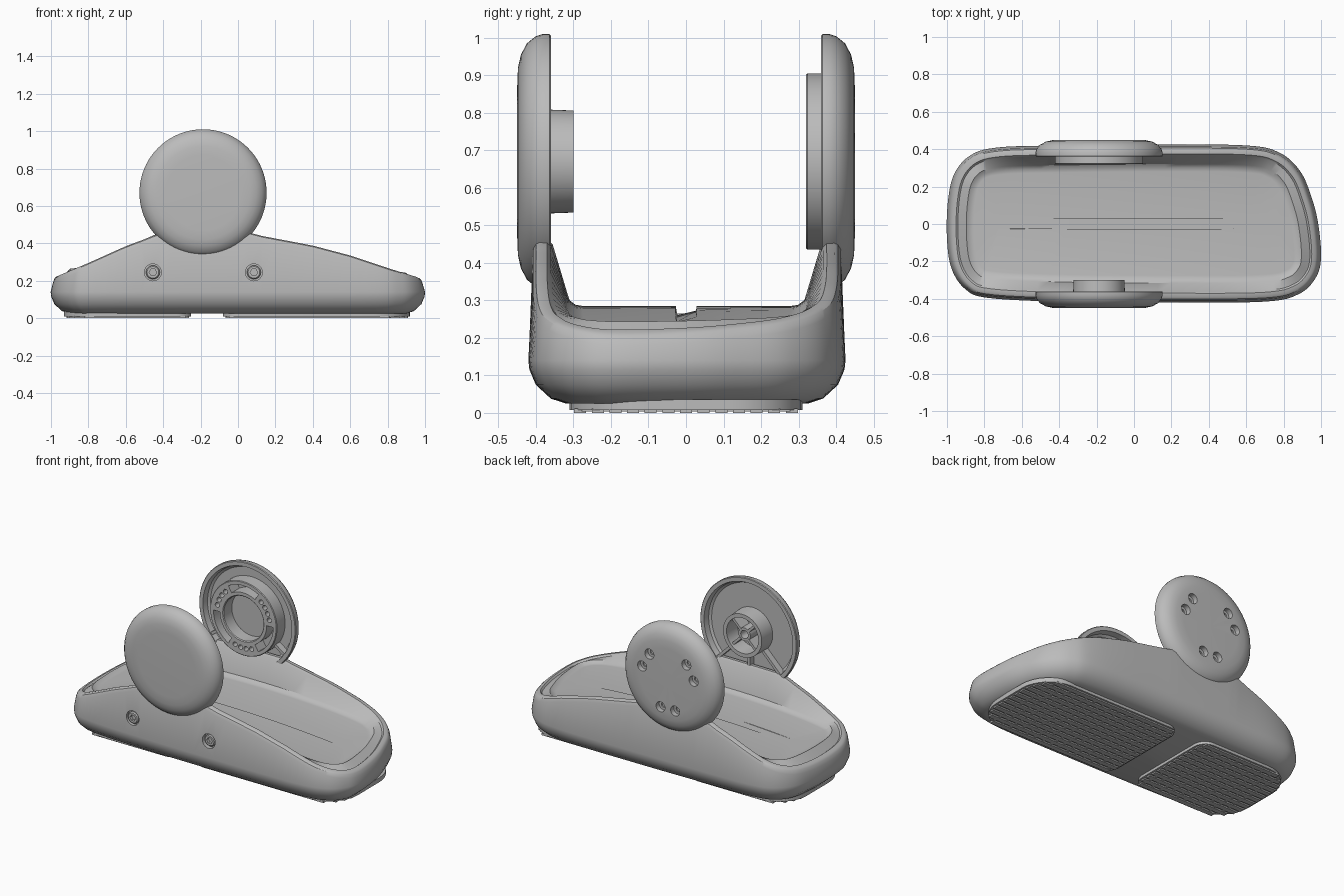
import bpy, bmesh, math
from math import sin, cos, radians, pi
from mathutils import Vector, Matrix

if "Cube" in bpy.data.objects:
    bpy.data.objects.remove(bpy.data.objects["Cube"])

grey = bpy.data.materials.new("matte grey")
grey.use_nodes = True
grey.diffuse_color = (0.5, 0.5, 0.5, 1)
grey.node_tree.nodes["Principled BSDF"].inputs["Base Color"].default_value = (0.5, 0.5, 0.5, 1)

DISC_X, DISC_Z, INNER_Y = -0.187, 0.67, 0.36
FRONT, BACK = -1, 1


def finish(name, bm):
    bmesh.ops.recalc_face_normals(bm, faces=bm.faces)
    mesh = bpy.data.meshes.new(name)
    bm.to_mesh(mesh)
    bm.free()
    mesh.materials.append(grey)
    ob = bpy.data.objects.new(name, mesh)
    bpy.context.collection.objects.link(ob)
    return ob


def lathe(name, profile, side, cx=DISC_X, cz=DISC_Z, n=64, start=0, sweep=360):
    """Turn (radius, outward depth) points about a y-axis, fully or over an arc."""
    bm = bmesh.new()
    full = sweep == 360
    rings = []
    for k in range(n if full else n + 1):
        a = radians(start + sweep * k / n)
        rings.append([bm.verts.new((cx + r * cos(a), side * (INNER_Y + t), cz + r * sin(a)))
                      for r, t in profile])
    m = len(profile)
    spans = m - 1 if profile[0][0] == 0 else m
    for k in range(n):
        a, b = rings[k], rings[(k + 1) % len(rings)]
        for i in range(spans):
            j = (i + 1) % m
            bm.faces.new((a[i], a[j], b[j], b[i]))
    if not full:
        bm.faces.new(rings[0])
        bm.faces.new(rings[-1])
    bmesh.ops.remove_doubles(bm, verts=bm.verts, dist=1e-5)
    return finish(name, bm)


def rod(name, r, t0, t1, side, cx, cz, n=20):
    return lathe(name, [(0, t0), (r, t0), (r, t1), (0, t1)], side, cx, cz, n)


def cut(target, cutters):
    """Subtract helper solids and remove them."""
    bpy.context.view_layer.objects.active = target
    for c in cutters:
        c.hide_render = True
        mod = target.modifiers.new("cut", "BOOLEAN")
        mod.operation, mod.solver, mod.object = "DIFFERENCE", "EXACT", c
        bpy.ops.object.modifier_apply(modifier=mod.name)
        bpy.data.objects.remove(c)


def box(name, centre, size, angle=0):
    bm = bmesh.new()
    bmesh.ops.create_cube(bm, size=1, matrix=Matrix.Translation(centre)
                          @ Matrix.Rotation(-radians(angle), 4, "Y") @ Matrix.Diagonal((*size, 1)))
    return finish(name, bm)


def polar(r, deg):
    return DISC_X + r * cos(radians(deg)), DISC_Z + r * sin(radians(deg))


# Body: plan outline smoothed through a few points
plan = [Vector(p) for p in (
    (1, -.18), (.985, 0), (.95, .14), (.89, .28), (.78, .38), (.6, .42), (.1, .425), (-.4, .42),
    (-.72, .41), (-.87, .37), (-.96, .27), (-.995, .12), (-1, -.08), (-.975, -.24), (-.9, -.35),
    (-.78, -.395), (-.4, -.415), (.2, -.42), (.7, -.415), (.88, -.375), (.97, -.29))]
outline, STEPS = [], 8
for i in range(len(plan)):
    p0, p1, p2, p3 = (plan[(i + k - 1) % len(plan)] for k in range(4))
    for s in range(STEPS):
        t = s / STEPS
        outline.append(0.5 * (2 * p1 + (p2 - p0) * t + (2 * p0 - 5 * p1 + 4 * p2 - p3) * t * t
                              + (3 * p1 - p0 - 3 * p2 + p3) * t ** 3))
N = len(outline)

rim_points = [(-1, .21), (-.8, .295), (-.6, .385), (-.47, .433), (-.42, .46), (.05, .46),
              (.1, .445), (.4, .388), (.6, .335), (.8, .268), (.95, .222), (1, .2)]


def rim(x):
    x = max(-1, min(1, x))
    for (xa, za), (xb, zb) in zip(rim_points, rim_points[1:]):
        if x <= xb:
            return za + (zb - za) * (x - xa) / (xb - xa)
    return rim_points[-1][1]


def floor(x):
    return 0.285 - 0.06 * (x + 0.1) ** 2


def inset(d):
    ring = []
    for i, p in enumerate(outline):
        tan = (outline[(i + 1) % N] - outline[i - 1]).normalized()
        ring.append(p + d * Vector((-tan.y, tan.x)))
    return ring


# Shell sections from the underside, over the rim and down to the tray floor
sections = [(.1, lambda x: .025), (.06, lambda x: .038), (.02, lambda x: .075),
            (.003, lambda x: .115), (0, lambda x: .14), (.012, lambda x: rim(x) - .025),
            (.02, lambda x: rim(x) - .006), (.03, rim), (.05, rim), (.06, lambda x: rim(x) - .012),
            (.105, lambda x: floor(x) + .018), (.125, lambda x: floor(x) + .003), (.145, floor)]
bm = bmesh.new()
rings = [[bm.verts.new((p.x, p.y, z(p.x))) for p in inset(d)] for d, z in sections]
rings.append([bm.verts.new((v.co.x * .9, v.co.y * .1, floor(v.co.x * .9))) for v in rings[-1]])
for a, b in zip(rings, rings[1:]):
    for i in range(N):
        j = (i + 1) % N
        bm.faces.new((a[i], a[j], b[j], b[i]))
bm.faces.new(rings[0])
bm.faces.new(rings[-1])
body = finish("tray_body", bm)

# Recessed socket screws on the front wall
for label, x in (("left", .085), ("right", -.455)):
    cut(body, [rod("screw_recess", .045, .03, .12, FRONT, x, .245, 32)])
    head = lathe("screw_" + label, [(0, .02), (.037, .02), (.037, .042), (.031, .048), (0, .048)],
                 FRONT, x, .245, 32)
    cut(head, [rod("hex_socket", .02, .03, .1, FRONT, x, .245, 6)])

# Two round end discs, dished on the inside
disc_profile = [(0, .09), (.2, .09), (.25, .088), (.285, .08), (.315, .064), (.333, .042), (.34, .022),
                (.34, .004), (.336, 0), (.312, 0), (.304, .035), (.29, .045), (0, .045)]
front_disc = lathe("front_disc", disc_profile, FRONT, n=80)
back_disc = lathe("back_disc", disc_profile, BACK, n=80)

# Front hub: tube with cross webs and a small core
lathe("front_hub", [(.14, .05), (.136, -.06), (.112, -.06), (.108, .05)], FRONT)
lathe("front_hub_core", [(.042, .05), (.042, -.04), (.026, -.04), (.026, .05)], FRONT, n=32)
for k in range(4):
    a = 45 + 90 * k
    x, z = polar(.075, a)
    box(f"front_hub_web_{k + 1}", (x, -.36, z), (.076, .085, .016), a)

# Back hub: thick ring with three curved slots and grouped holes
back_hub = lathe("back_hub", [(.235, .05), (.235, -.036), (.231, -.04), (.145, -.04), (.14, -.035), (.14, .05)], BACK)
slots = [lathe("slot", [(.165, -.1), (.21, -.1), (.21, .04), (.165, .04)], BACK, n=12,
               start=a - 30, sweep=60) for a in (90, 210, 330)]
holes = []
for a in (30, 150, 270):
    for off in (-18, -6, 6, 18):
        holes.append(rod("small_hole", .015, -.1, .03, BACK, *polar(.187, a + off), 16))
cut(back_hub, slots + holes)

# Six counterbored holes in the outer face of the back disc
bores = [lathe("bore", [(0, .03), (.016, .03), (.016, .058), (.032, .058), (.032, .15), (0, .15)],
               BACK, *polar(.187, a + off), n=20) for a in (30, 150, 270) for off in (-16, 16)]
cut(back_disc, bores)

# Radial ribs inside the dished discs
for label, side, r0, angles in (("front", FRONT, .13, (225, 270, 315)),
                                ("back", BACK, .228, (215, 252, 288, 325))):
    for k, a in enumerate(angles):
        x, z = polar((r0 + .31) / 2, a)
        box(f"{label}_rib_{k + 1}", (x, side * .386, z), (.31 - r0, .045, .018), a)


# Ribbed grip pads under the body
def pad(name, inner, outer):
    half, big, small, sign = .31, .2, .08, 1 if outer > inner else -1
    bm = bmesh.new()
    bmesh.ops.create_cube(bm, size=1, matrix=Matrix.Translation(((inner + outer) / 2, 0, .022))
                          @ Matrix.Diagonal((abs(outer - inner), 2 * half, .028, 1)))
    for end, radius in ((outer, big), (inner, small)):
        edges = [e for e in bm.edges if abs(e.verts[0].co.z - e.verts[1].co.z) > .01
                 and all(abs(v.co.x - end) < .001 for v in e.verts)]
        bmesh.ops.bevel(bm, geom=edges, offset=radius, segments=8, profile=.5, affect="EDGES")
    finish(name, bm)

    def corner(y, r):
        over = max(0, abs(y) - (half - r))
        return r - math.sqrt(max(0, r * r - over * over))

    for k in range(13):
        y = (k - 6) * .047
        a = inner + sign * (corner(y, small) + .012)
        b = outer - sign * (corner(y, big) + .012)
        box(f"{name}_tread_{k + 1}", ((a + b) / 2, y, .006), (abs(b - a), .032, .012))
    count = int(abs(outer - inner) / .06) - 1
    for k in range(count):
        x = inner + sign * (.05 + .06 * k)
        depth = half - .012
        while depth > .1 and corner(depth, big) > abs(outer - x):
            depth -= .01
        box(f"{name}_cross_{k + 1}", (x, 0, .0075), (.014, 2 * depth - .02, .007))


pad("left_grip_pad", -.08, .92)
pad("right_grip_pad", -.25, -.93)

# Smooth shading with crisp edges
bpy.ops.object.select_all(action="DESELECT")
for ob in bpy.context.collection.objects:
    if ob.type == "MESH":
        ob.select_set(True)
        bpy.context.view_layer.objects.active = ob
bpy.ops.object.shade_smooth_by_angle(angle=radians(32))
